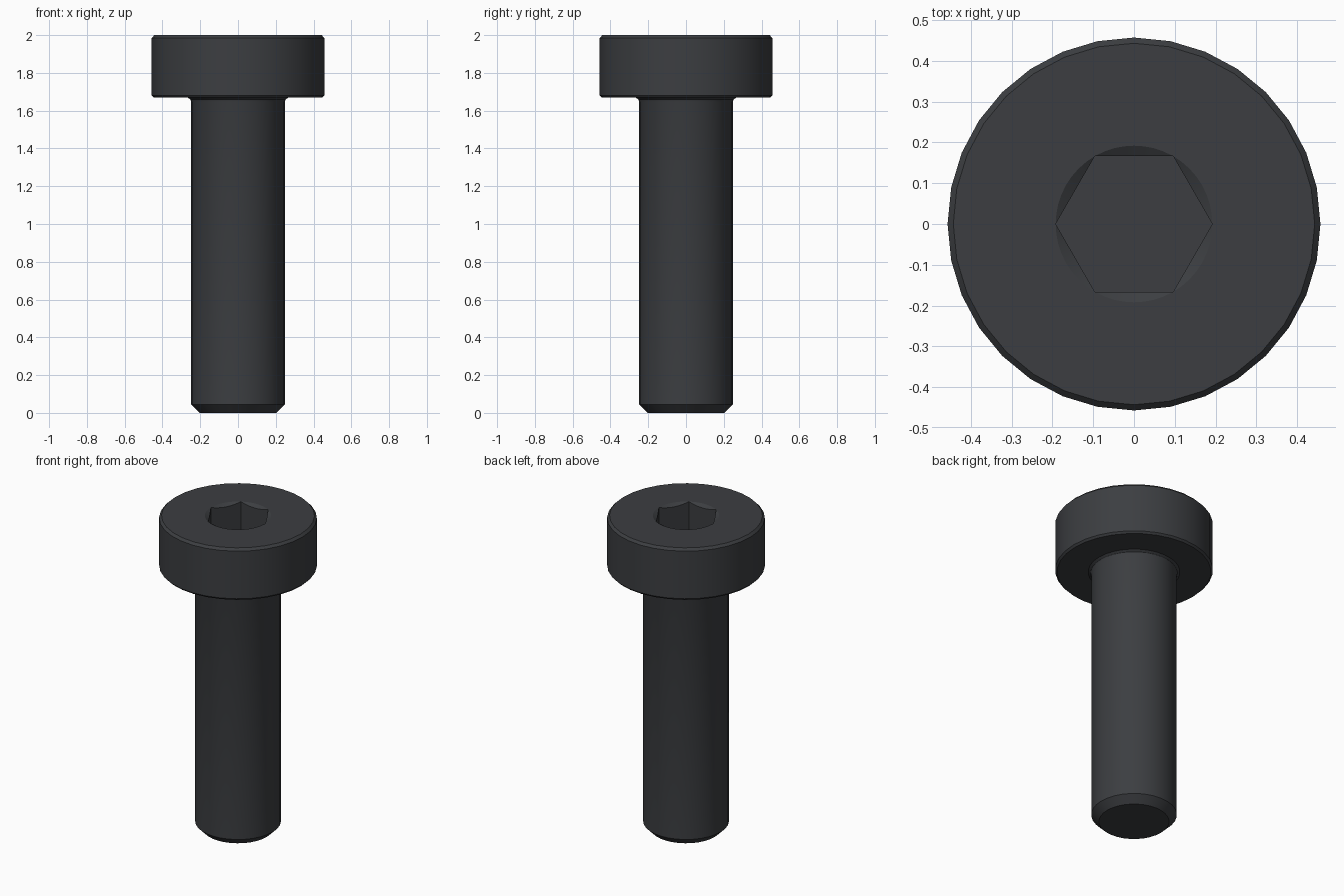
import bpy, bmesh
from math import cos, sin, pi, tan, radians

if "Cube" in bpy.data.objects:
    bpy.data.objects.remove(bpy.data.objects["Cube"])

SEGS, SOCKET_SEGS = 32, 48
HEX_R = 0.192                      # socket corner radius
HEX_FLAT = HEX_R * cos(pi / 6)     # centre to flat

bm = bmesh.new()


def ring(n, radius, height):
    """Ring of vertices; radius and height are functions of the angle."""
    out = []
    for i in range(n):
        a = 2 * pi * i / n
        out.append(bm.verts.new((radius(a) * cos(a), radius(a) * sin(a), height(a))))
    return out


def skin(rings):
    for lo, hi in zip(rings, rings[1:]):
        n = len(lo)
        for i in range(n):
            j = (i + 1) % n
            bm.faces.new((lo[i], lo[j], hi[j], hi[i]))


def loop_edges(verts):
    return [bm.edges.get((v, verts[i - 1])) for i, v in enumerate(verts)]


# Shank with chamfered tip, under-head fillet and chamfered head
profile = [(0.203, 0), (0.248, 0.045), (0.248, 1.648), (0.252, 1.659),
           (0.266, 1.669), (0.446, 1.669), (0.457, 1.681),
           (0.457, 1.985), (0.443, 2.0)]
outer = [ring(SEGS, lambda a, r=r: r, lambda a, z=z: z) for r, z in profile]
skin(outer)
bm.faces.new(outer[0][::-1])


# Hexagon socket with a conical countersink
def hex_radius(a):
    return HEX_FLAT / cos(a % (pi / 3) - pi / 6)


def countersink(a):
    return 2.0 - 0.0005 - (HEX_R - hex_radius(a)) * tan(radians(30))


socket = [ring(SOCKET_SEGS, lambda a: HEX_R, lambda a: 2.0),
          ring(SOCKET_SEGS, hex_radius, countersink),
          ring(SOCKET_SEGS, hex_radius, lambda a: 1.75)]
skin(socket)
bm.faces.new(socket[-1])

# Flat top of the head
bmesh.ops.bridge_loops(bm, edges=loop_edges(outer[-1]) + loop_edges(socket[0]))
bmesh.ops.recalc_face_normals(bm, faces=bm.faces)

mesh = bpy.data.meshes.new("socket_head_screw")
bm.to_mesh(mesh)
bm.free()
screw = bpy.data.objects.new("socket_head_screw", mesh)
bpy.context.collection.objects.link(screw)

# Black oxide steel
mat = bpy.data.materials.new("dark_steel")
mat.diffuse_color = (0.045, 0.048, 0.053, 1)
mat.use_nodes = True
mat.node_tree.nodes["Principled BSDF"].inputs["Base Color"].default_value = mat.diffuse_color
mesh.materials.append(mat)

bpy.context.view_layer.objects.active = screw
screw.select_set(True)
bpy.ops.object.shade_smooth_by_angle(angle=radians(25))
